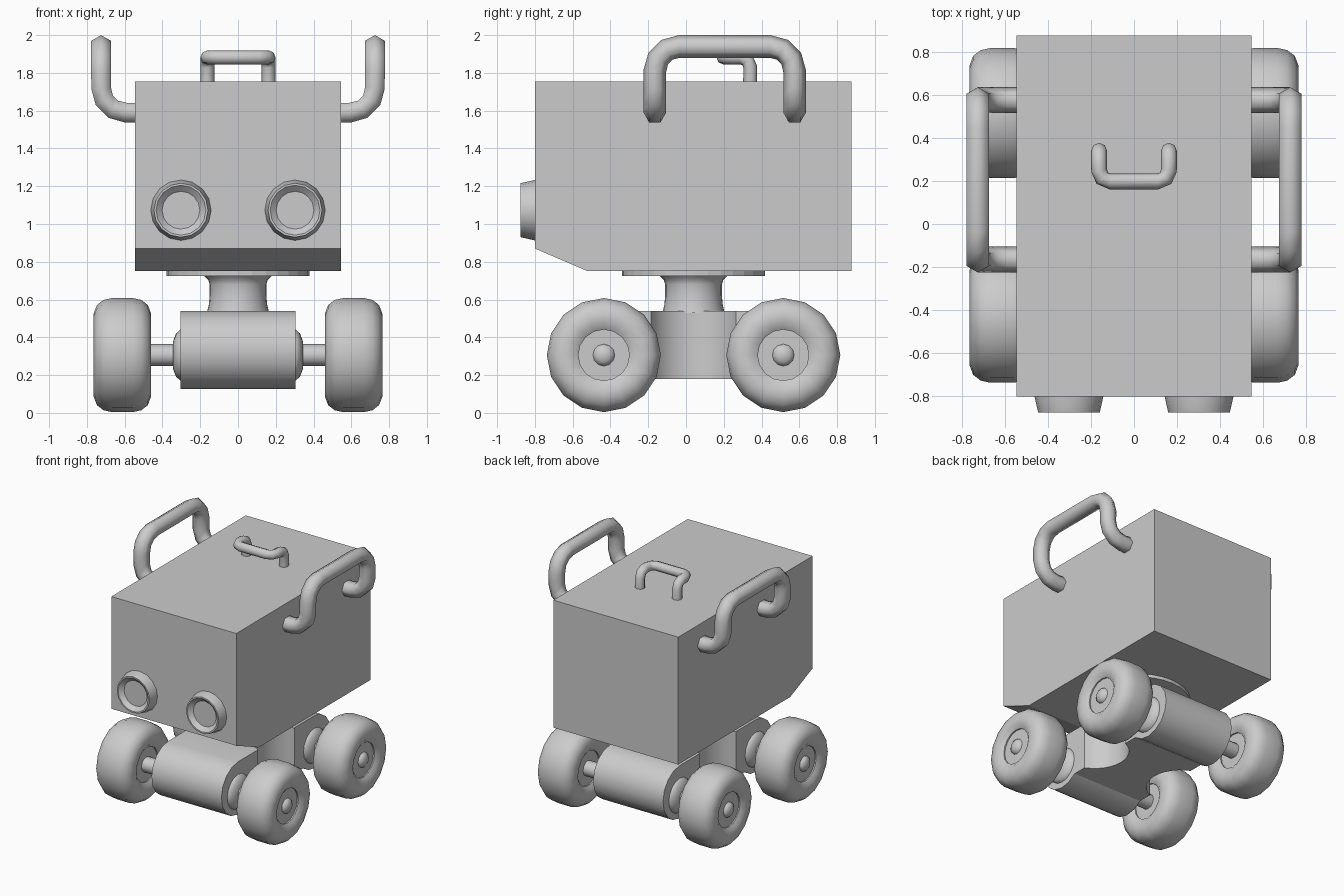
import bpy, bmesh, math
from mathutils import Vector, Matrix

if "Cube" in bpy.data.objects:
    bpy.data.objects.remove(bpy.data.objects["Cube"])

grey = bpy.data.materials.new("light_grey")
grey.diffuse_color = (0.6, 0.6, 0.6, 1)
grey.use_nodes = True
grey.node_tree.nodes["Principled BSDF"].inputs["Base Color"].default_value = grey.diffuse_color
MID_Y = 0.04            # centre of the undercarriage
AXLES = {"front": -0.435, "rear": 0.515}
SIDES = {"right": 1, "left": -1}


def finish(name, bm, angle=40):
    """Turn a bmesh into a shaded object."""
    bmesh.ops.recalc_face_normals(bm, faces=bm.faces)
    me = bpy.data.meshes.new(name)
    bm.to_mesh(me)
    bm.free()
    me.materials.append(grey)
    ob = bpy.data.objects.new(name, me)
    bpy.context.collection.objects.link(ob)
    shade(ob, angle)
    return ob


def activate(ob):
    for o in bpy.context.view_layer.objects:
        o.select_set(o == ob)
    bpy.context.view_layer.objects.active = ob


def shade(ob, angle):
    activate(ob)
    bpy.ops.object.shade_smooth_by_angle(angle=math.radians(angle))


def lathe(name, profile, axis, origin, sides=16, angle=40):
    """Revolve (radius, distance along axis) points around an axis."""
    bm = bmesh.new()
    rot = Vector((0, 0, 1)).rotation_difference(Vector(axis)).to_matrix().to_4x4()
    mat = Matrix.Translation(origin) @ rot
    rings = []
    for r, h in profile:
        if r == 0:
            rings.append([bm.verts.new(mat @ Vector((0, 0, h)))] * sides)
        else:
            rings.append([bm.verts.new(mat @ Vector((r * math.cos(a), r * math.sin(a), h)))
                          for a in (2 * math.pi * i / sides for i in range(sides))])
    for a, b in zip(rings, rings[1:]):
        for i in range(sides):
            j = (i + 1) % sides
            bm.faces.new(list(dict.fromkeys((a[i], a[j], b[j], b[i]))))
    for ring in (rings[0], rings[-1]):
        if ring[0] is not ring[1]:
            bm.faces.new(ring)
    return finish(name, bm, angle)


def extrude_x(name, outline, half_width, angle=30):
    """Extrude a (y, z) outline symmetrically along x."""
    bm = bmesh.new()
    a, b = ([bm.verts.new((s * half_width, y, z)) for y, z in outline] for s in (-1, 1))
    bm.faces.new(a)
    bm.faces.new(b)
    for i in range(len(a)):
        j = (i + 1) % len(a)
        bm.faces.new((a[i], a[j], b[j], b[i]))
    return finish(name, bm, angle)


def round_corners(points, radius, steps):
    pts = [Vector(p) for p in points]
    path = [pts[0]]
    for p, q, r in zip(pts, pts[1:], pts[2:]):
        a, b = (p - q).normalized() * radius, (r - q).normalized() * radius
        for k in range(steps + 1):
            t = k / steps * math.pi / 2
            path.append(q + a * (1 - math.sin(t)) + b * (1 - math.cos(t)))
    return path + [pts[-1]]


def tube(name, path, radius, sides, u):
    """Sweep a polygon along a path, starting with a corner in direction u."""
    bm = bmesh.new()
    u = Vector(u)
    rings, last = [], None
    for i, p in enumerate(path):
        t = (path[min(i + 1, len(path) - 1)] - path[max(i - 1, 0)]).normalized()
        if last:
            u = last.rotation_difference(t) @ u
        last, v = t, t.cross(u)
        rings.append([bm.verts.new(p + radius * (u * math.cos(a) + v * math.sin(a)))
                      for a in (2 * math.pi * k / sides for k in range(sides))])
    for a, b in zip(rings, rings[1:]):
        for i in range(sides):
            j = (i + 1) % sides
            bm.faces.new((a[i], a[j], b[j], b[i]))
    bm.faces.new(rings[0])
    bm.faces.new(rings[-1])
    return finish(name, bm, 65)


# Box body with a sloped lower front edge
extrude_x("body", [(-0.8, 1.755), (-0.8, 0.87), (-0.52, 0.75), (0.875, 0.75), (0.875, 1.755)], 0.545)

# Turntable disc and flared neck
lathe("turntable", [(0.378, 0.725), (0.378, 0.75)], (0, 0, 1), (0, MID_Y, 0), 32)
lathe("neck", [(0.165, 0.53), (0.155, 0.57), (0.15, 0.62), (0.15, 0.68),
               (0.158, 0.705), (0.18, 0.725)], (0, 0, 1), (0, MID_Y, 0), 24)

# Chassis: two drums joined by a bridge, scooped at both sides
arc = [math.radians(90 + 222 * k / 10) for k in range(11)]
front = [(AXLES["front"] + 0.207 * math.cos(a), 0.333 + 0.207 * math.sin(a)) for a in arc]
rear = [(2 * MID_Y - y, z) for y, z in reversed(front)]
chassis = extrude_x("chassis", front + rear, 0.305)
for side, s in SIDES.items():
    cutter = lathe("scoop_cutter_" + side, [(0.245, 0), (0.245, 0.8)], (0, 0, 1),
                   (s * 0.4, MID_Y, 0), 32)
    cutter.hide_render = True
    mod = chassis.modifiers.new("scoop", "BOOLEAN")
    mod.object, mod.solver = cutter, "EXACT"
    activate(chassis)
    bpy.ops.object.modifier_apply(modifier=mod.name)
    bpy.data.objects.remove(cutter)
shade(chassis, 30)

# Wheels with recessed hubs, axles and bearing caps
half_tyre = [(0.135, 0.125), (0.17, 0.148), (0.22, 0.152), (0.265, 0.135), (0.292, 0.10), (0.302, 0.055)]
tyre = ([(0, -0.115), (0.135, -0.115)] + [(r, -h) for r, h in half_tyre]
        + half_tyre[::-1] + [(0.135, 0.115), (0, 0.115)])
for end, y in AXLES.items():
    for side, s in SIDES.items():
        tag, axis = f"_{end}_{side}", (s, 0, 0)
        lathe("wheel" + tag, tyre, axis, (s * 0.612, y, 0.306), 16, 50)
        lathe("hub_cap" + tag, [(0.06, 0.72), (0.055, 0.74), (0.035, 0.755), (0, 0.762)],
              axis, (0, y, 0.306), 12, 60)
        lathe("axle" + tag, [(0.058, 0.28), (0.058, 0.53)], axis, (0, y, 0.306), 12)
        lathe("bearing" + tag, [(0.135, 0.29), (0.135, 0.305), (0.115, 0.328), (0.07, 0.345), (0, 0.345)],
              axis, (0, y, 0.306), 16, 50)

# Round headlamps with sunken lenses
for side, s in SIDES.items():
    lathe("headlamp_" + side, [(0.16, -0.01), (0.16, 0), (0.143, 0.075), (0.132, 0.075),
                               (0.1, 0.045), (0, 0.045)], (0, -1, 0), (s * 0.302, -0.8, 1.073), 16, 30)

# Side grab rails
for side, s in SIDES.items():
    rail = [(s * 0.53, -0.165, 1.59), (s * 0.725, -0.165, 1.59), (s * 0.725, -0.165, 1.94),
            (s * 0.725, 0.575, 1.94), (s * 0.725, 0.575, 1.59), (s * 0.53, 0.575, 1.59)]
    tube("rail_" + side, round_corners(rail, 0.13, 3), 0.06, 6, (0, 1, 0))

# Carrying handle on the lid
grip = [(-0.162, 0.34, 1.74), (-0.162, 0.34, 1.882), (-0.162, 0.198, 1.882),
        (0.162, 0.198, 1.882), (0.162, 0.34, 1.882), (0.162, 0.34, 1.74)]
tube("lid_handle", round_corners(grip, 0.05, 2), 0.037, 8, (0, 1, 0))
